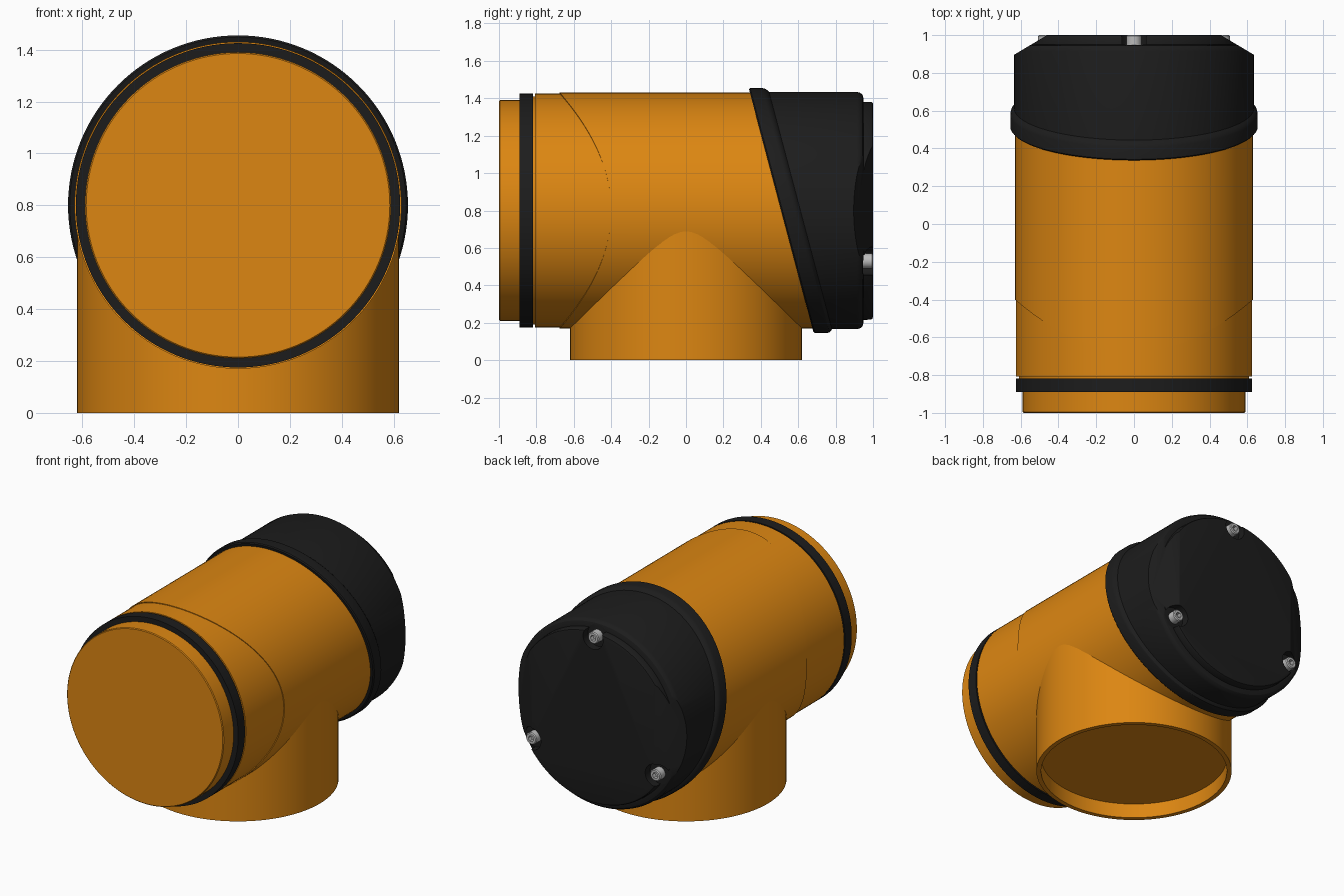
import bpy, bmesh, math
from mathutils import Vector

if "Cube" in bpy.data.objects:
    bpy.data.objects.remove(bpy.data.objects["Cube"])

AXIS_Z = 0.80   # height of the horizontal pipe's centre line


def material(name, rgb):
    m = bpy.data.materials.new(name)
    m.diffuse_color = (*rgb, 1)
    m.use_nodes = True
    m.node_tree.nodes["Principled BSDF"].inputs["Base Color"].default_value = m.diffuse_color
    return m


ORANGE = material("orange_plastic", (0.72, 0.24, 0.006))
BLACK = material("black_rubber", (0.012, 0.012, 0.012))
STEEL = material("steel", (0.5, 0.5, 0.5))


def lathe(name, profile, mat, axis='Y', centre=(0, 0, AXIS_Z), n=128, closed=False, shift=None):
    """Revolve (position, radius) pairs; shift(i, angle, radius) skews ring i along the axis."""
    bm = bmesh.new()
    rings = []
    for i, (p, r) in enumerate(profile):
        ring = []
        for k in range(n):
            a = 2 * math.pi * k / n
            q = p + (shift(i, a, r) if shift else 0)
            u, v = r * math.cos(a), r * math.sin(a)
            co = (u, q, v) if axis == 'Y' else (u, v, q)
            ring.append(bm.verts.new(Vector(co) + Vector(centre)))
        rings.append(ring)
    pairs = list(zip(rings, rings[1:]))
    if closed:
        pairs.append((rings[-1], rings[0]))
    else:
        bm.faces.new(rings[0])
        bm.faces.new(rings[-1])
    for a, b in pairs:
        for k in range(n):
            j = (k + 1) % n
            bm.faces.new((a[k], a[j], b[j], b[k]))
    bmesh.ops.recalc_face_normals(bm, faces=bm.faces)
    me = bpy.data.meshes.new(name)
    bm.to_mesh(me)
    bm.free()
    ob = bpy.data.objects.new(name, me)
    me.materials.append(mat)
    bpy.context.collection.objects.link(ob)
    return ob


def activate(ob):
    bpy.ops.object.select_all(action='DESELECT')
    ob.select_set(True)
    bpy.context.view_layer.objects.active = ob


def cut(ob, cutter):
    cutter.hide_render = True
    mod = ob.modifiers.new("cut", 'BOOLEAN')
    mod.operation, mod.solver, mod.object = 'DIFFERENCE', 'EXACT', cutter
    activate(ob)
    bpy.ops.object.modifier_apply(modifier=mod.name)
    bpy.data.objects.remove(cutter, do_unlink=True)


# Horizontal core with the stepped front spigot
lathe("main_pipe", [(-1.0, 0.585), (-0.995, 0.59), (-0.822, 0.59), (-0.822, 0.61),
                    (-0.808, 0.61), (-0.808, 0.625), (0.85, 0.625)], ORANGE)

# Outer sleeve whose front edge is saddle shaped
lathe("outer_sleeve", [(-0.40, 0.615), (-0.40, 0.63), (0.70, 0.63), (0.70, 0.615)], ORANGE,
      closed=True, shift=lambda i, a, r: -0.275 * math.sin(a) ** 2 if i < 2 else 0)

# Sealing ring on the spigot
lathe("seal_ring", [(-0.89, 0.58), (-0.89, 0.625), (-0.818, 0.625), (-0.818, 0.58)], BLACK, closed=True)

# Vertical branch, recessed from below
lathe("branch_pipe", [(0.10, 0.59), (0.0, 0.59), (0.0, 0.62), (0.75, 0.62)], ORANGE,
      axis='Z', centre=(0, 0, 0))

# End cap: slanted bead, filleted body, stepped end plate
bead = [(0.509, 0.60), (0.509, 0.648), (0.516, 0.655), (0.580, 0.655),
        (0.594, 0.652), (0.605, 0.643), (0.612, 0.634)]
body = [(0.915, 0.634), (0.932, 0.629), (0.944, 0.618), (0.949, 0.60),
        (0.950, 0.585), (0.988, 0.583), (0.997, 0.578), (1.0, 0.568)]
cap = lathe("end_cap", bead + body, BLACK,
            shift=lambda i, a, r: -0.265 * r * math.sin(a) if i < len(bead) else 0)

# Flat chamfers on both sides of the cap
bm = bmesh.new()
bm.from_mesh(cap.data)
for s in (-1, 1):
    res = bmesh.ops.bisect_plane(bm, geom=bm.verts[:] + bm.edges[:] + bm.faces[:],
                                 plane_co=(s * 0.628, 0.90, AXIS_Z),
                                 plane_no=Vector((s * 0.10, 0.168, 0)).normalized(), clear_outer=True)
    bmesh.ops.holes_fill(bm, edges=[e for e in bm.edges if e.is_boundary], sides=0)
bmesh.ops.recalc_face_normals(bm, faces=bm.faces)
bm.to_mesh(cap.data)
bm.free()

# Three socket screws in round pockets
for i in range(3):
    a = math.radians(90 + 120 * i)
    c = (0.54 * math.cos(a), 0, AXIS_Z + 0.54 * math.sin(a))
    cut(cap, lathe("pocket_cutter", [(0.947, 0.075), (1.1, 0.075)], BLACK, centre=c, n=48))
    screw = lathe(f"screw_{i + 1}", [(0.90, 0.04), (0.994, 0.04), (1.0, 0.034)], STEEL, centre=c, n=32)
    cut(screw, lathe("socket_cutter", [(0.972, 0.021), (1.05, 0.021)], STEEL, centre=c, n=6))

# Smooth curved surfaces, keep sharp edges
for ob in list(bpy.context.scene.objects):
    activate(ob)
    bpy.ops.object.shade_smooth_by_angle(angle=math.radians(30))
